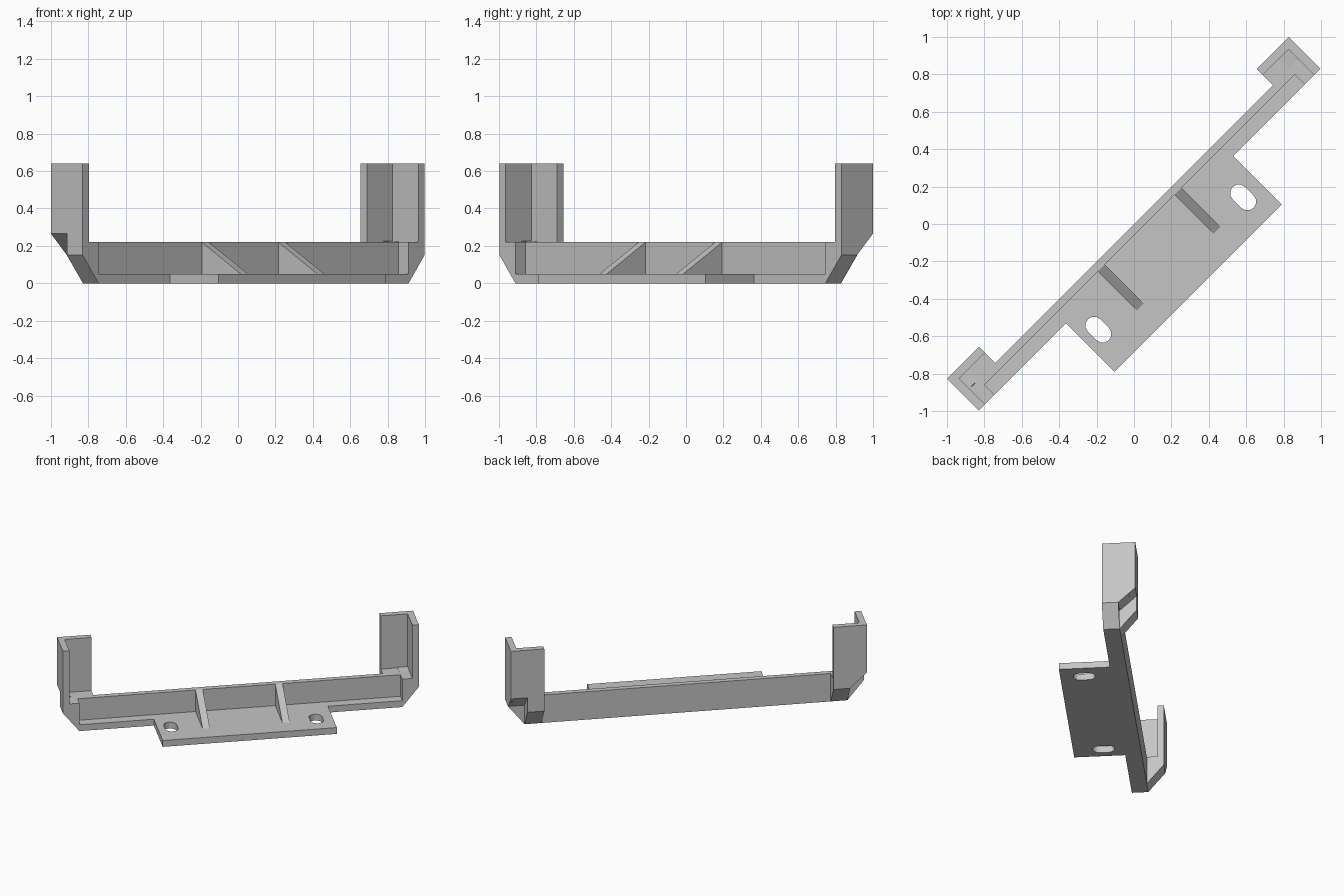
import bpy, bmesh, math
from mathutils import Matrix

cube = bpy.data.objects.get("Cube")
if cube:
    bpy.data.objects.remove(cube, do_unlink=True)

grey = bpy.data.materials.new("light_grey")
grey.use_nodes = True
GREY = (0.56, 0.56, 0.56, 1)
grey.diffuse_color = GREY
grey.node_tree.nodes["Principled BSDF"].inputs["Base Color"].default_value = GREY

# The bracket is laid out along local x (back is +y), then turned diagonally
TURN = Matrix.Rotation(math.radians(45), 4, "Z")


def prism(name, profile, lo, hi, axis):
    """Extrude a 2D profile from lo to hi along the x, y or z axis."""
    def place(p, d):
        return {"x": (d, p[0], p[1]), "y": (p[0], d, p[1]), "z": (p[0], p[1], d)}[axis]
    bm = bmesh.new()
    low = [bm.verts.new(place(p, lo)) for p in profile]
    high = [bm.verts.new(place(p, hi)) for p in profile]
    bm.faces.new(low)
    bm.faces.new(high)
    for i in range(len(low)):
        j = (i + 1) % len(low)
        bm.faces.new((low[i], low[j], high[j], high[i]))
    bmesh.ops.recalc_face_normals(bm, faces=bm.faces)
    mesh = bpy.data.meshes.new(name)
    bm.to_mesh(mesh)
    bm.free()
    mesh.materials.append(grey)
    obj = bpy.data.objects.new(name, mesh)
    bpy.context.collection.objects.link(obj)
    obj.matrix_world = TURN
    return obj


def box(name, x, y, z):
    return prism(name, [(x[0], z[0]), (x[1], z[0]), (x[1], z[1]), (x[0], z[1])], y[0], y[1], "y")


END, IN, POST = 1.292, 1.172, 1.05     # outer end, pocket end, post inner edge
FRONT, BACK, INNER = -0.118, 0.122, 0.076
TOP, RIM, FLOOR = 0.64, 0.22, 0.05
CUT, LOW = 0.265, 0.15                 # heights of the chamfers
SIDE = 1.245                           # inner face of the end walls

# Long rail: floor and back wall in one angle section
prism("rail", [(0, 0), (0, RIM), (-0.042, RIM), (-0.042, FLOOR), (FRONT, FLOOR), (FRONT, 0)],
      -IN, IN, "x")

for side, s in (("left", 1), ("right", -1)):
    # Chamfered end block of the rail
    prism(side + "_end_block", [(s * IN, 0), (s * END, LOW), (s * END, RIM), (s * IN, RIM)],
          FRONT, 0, "y")
    # Inner half of the corner post, sloped underneath towards the rail
    prism(side + "_post_inner", [(0, 0), (BACK, LOW), (BACK, TOP), (INNER, TOP), (INNER, RIM), (0, RIM)],
          s * POST, s * IN, "x")
    # Triangular stiffening rib
    prism(side + "_rib", [(-0.042, FLOOR), (-0.042, RIM), (-0.337, FLOOR)],
          s * 0.263, s * 0.316, "x")
    # End wall above the block
    box(side + "_end_wall", sorted((s * SIDE, s * END)), (FRONT, INNER if s > 0 else 0), (RIM, TOP))

# Left outer corner slopes underneath from back to front
prism("left_post_outer", [(0, LOW), (BACK, CUT), (BACK, TOP), (INNER, TOP), (INNER, 0.225), (0, RIM)],
      IN, END, "x")

# Right outer corner slopes underneath towards its end
prism("right_post_outer", [(-END, CUT), (-IN, LOW), (-IN, TOP), (-END, TOP)], INNER, BACK, "y")
prism("right_corner", [(-END, CUT), (-END, TOP), (-SIDE, TOP), (-SIDE, 0.225), (-IN, RIM), (-IN, LOW)],
      0, INNER, "y")

# Mounting plate with two slotted screw holes
plate = box("mounting_plate", (-0.632, 0.632), (-0.484, FRONT), (0, FLOOR))
for cx, cy in ((0.513, -0.312), (-0.534, -0.265)):
    slot = []
    for i in range(14):
        a = math.pi * (i if i < 7 else i - 1) / 6
        shift = 0.032 if i < 7 else -0.032
        slot.append((cx + 0.047 * math.cos(a), cy + shift + 0.047 * math.sin(a)))
    cutter = prism("slot_cutter", slot, -0.1, 0.2, "z")
    cutter.hide_render = True
    bpy.context.view_layer.update()
    mod = plate.modifiers.new("slot", "BOOLEAN")
    mod.operation = "DIFFERENCE"
    mod.solver = "EXACT"
    mod.object = cutter
    bpy.context.view_layer.objects.active = plate
    bpy.ops.object.modifier_apply(modifier=mod.name)
    bpy.data.objects.remove(cutter, do_unlink=True)
